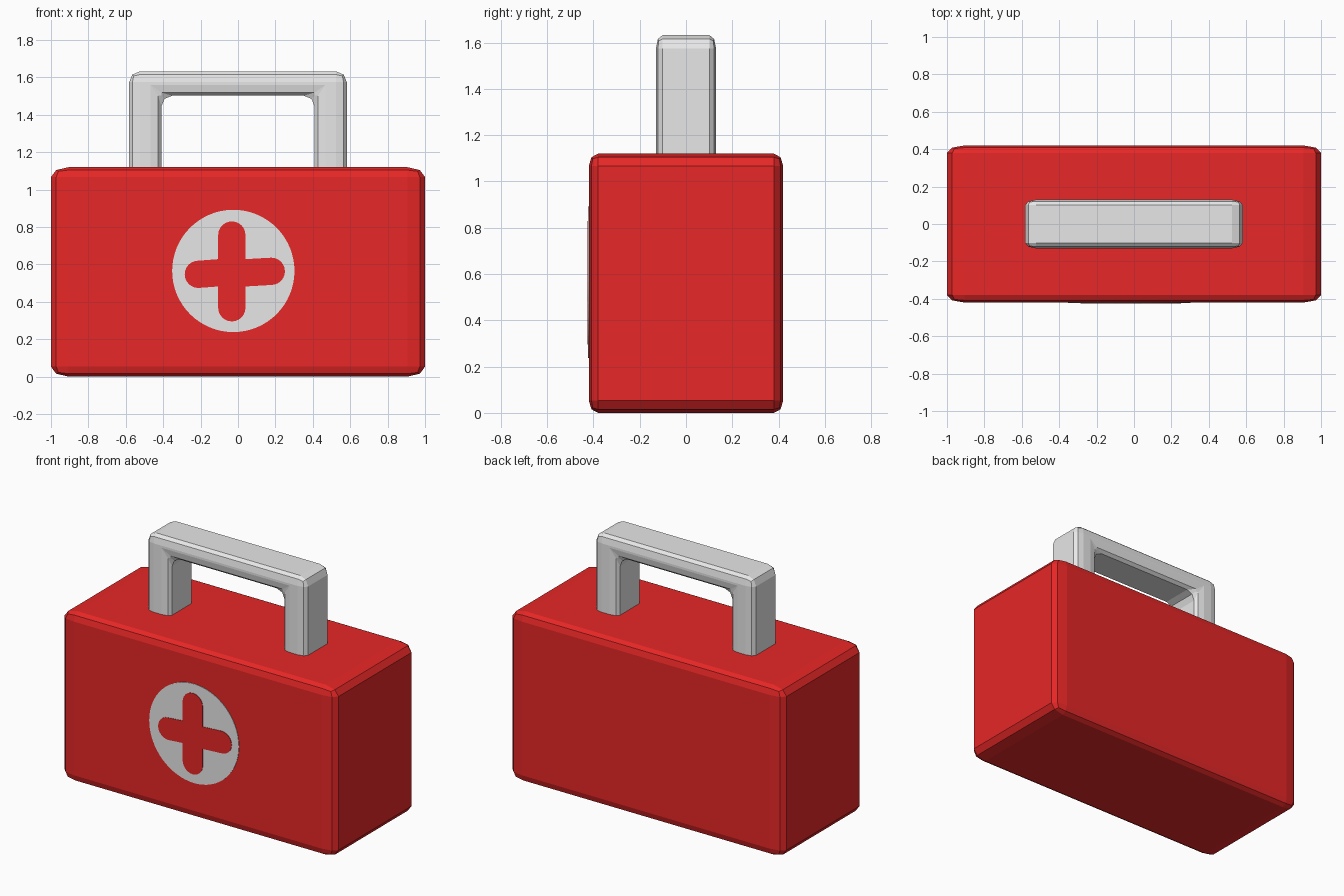
import bpy, bmesh, math
from mathutils import Vector

if "Cube" in bpy.data.objects:
    bpy.data.objects.remove(bpy.data.objects["Cube"])


def material(name, color):
    m = bpy.data.materials.new(name)
    m.diffuse_color = (*color, 1)
    m.use_nodes = True
    m.node_tree.nodes["Principled BSDF"].inputs["Base Color"].default_value = m.diffuse_color
    return m


RED = material("red", (0.8, 0.02, 0.02))
GREY = material("pale_grey", (0.8, 0.8, 0.8))


def finish(bm, name, mat):
    bmesh.ops.recalc_face_normals(bm, faces=bm.faces[:])
    me = bpy.data.meshes.new(name)
    bm.to_mesh(me)
    bm.free()
    me.materials.append(mat)
    ob = bpy.data.objects.new(name, me)
    bpy.context.collection.objects.link(ob)
    return ob


def prism(points, y0, y1):
    """Solid from an (x, z) outline, extruded from y0 to y1."""
    bm = bmesh.new()
    face = bm.faces.new([bm.verts.new((x, y0, z)) for x, z in points])
    res = bmesh.ops.extrude_face_region(bm, geom=[face])
    moved = [v for v in res["geom"] if isinstance(v, bmesh.types.BMVert)]
    bmesh.ops.translate(bm, verts=moved, vec=(0, y1 - y0, 0))
    if face.is_valid and len(bm.faces) < len(points) + 2:
        bm.faces.new(face.verts[:])
    bmesh.ops.recalc_face_normals(bm, faces=bm.faces[:])
    return bm


def bevel_all(bm, width):
    bmesh.ops.bevel(bm, geom=bm.edges[:], offset=width, offset_type='OFFSET',
                    segments=2, profile=0.5, affect='EDGES', clamp_overlap=False)


# Case: bevelled cube stretched to size, so the bevels stretch too
bm = bmesh.new()
bmesh.ops.create_cube(bm, size=2)
bevel_all(bm, 0.095)
bmesh.ops.scale(bm, vec=(1, 0.42, 0.56), verts=bm.verts[:])
bmesh.ops.translate(bm, vec=(0, 0, 0.56), verts=bm.verts[:])
finish(bm, "case", RED)

# Handle: bevelled U shape, feet sunk into the case
u = [(-0.582, 1.0), (-0.582, 1.632), (0.582, 1.632), (0.582, 1.0),
     (0.41, 1.0), (0.41, 1.502), (-0.41, 1.502), (-0.41, 1.0)]
bm = prism(u, -0.26, 0.26)
bevel_all(bm, 0.058)
bmesh.ops.scale(bm, vec=(1, 0.5, 1), verts=bm.verts[:])
finish(bm, "handle", GREY)

# Badge disc on the front
disc = [(-0.025 + 0.327 * math.cos(a), 0.565 + 0.327 * math.sin(a))
        for a in (math.tau * i / 64 for i in range(64))]
finish(prism(disc, -0.423, -0.415), "badge_disc", GREY)

# Rounded cross on the disc: four round arm ends joined by inner corners
R = 0.073
ends = [(0.178, 0.563), (-0.033, 0.757), (-0.212, 0.547), (-0.033, 0.368)]
cross = []
for k, (cx, cz) in enumerate(ends):
    mid = k * math.pi / 2
    for i in range(13):
        a = mid - math.pi / 2 + math.pi * i / 12
        cross.append((cx + R * math.cos(a), cz + R * math.sin(a)))
    corner = mid + math.pi / 4
    cross.append((-0.033 + R * math.sqrt(2) * math.cos(corner),
                  0.555 + R * math.sqrt(2) * math.sin(corner)))
finish(prism(cross, -0.426, -0.418), "badge_cross", RED)
